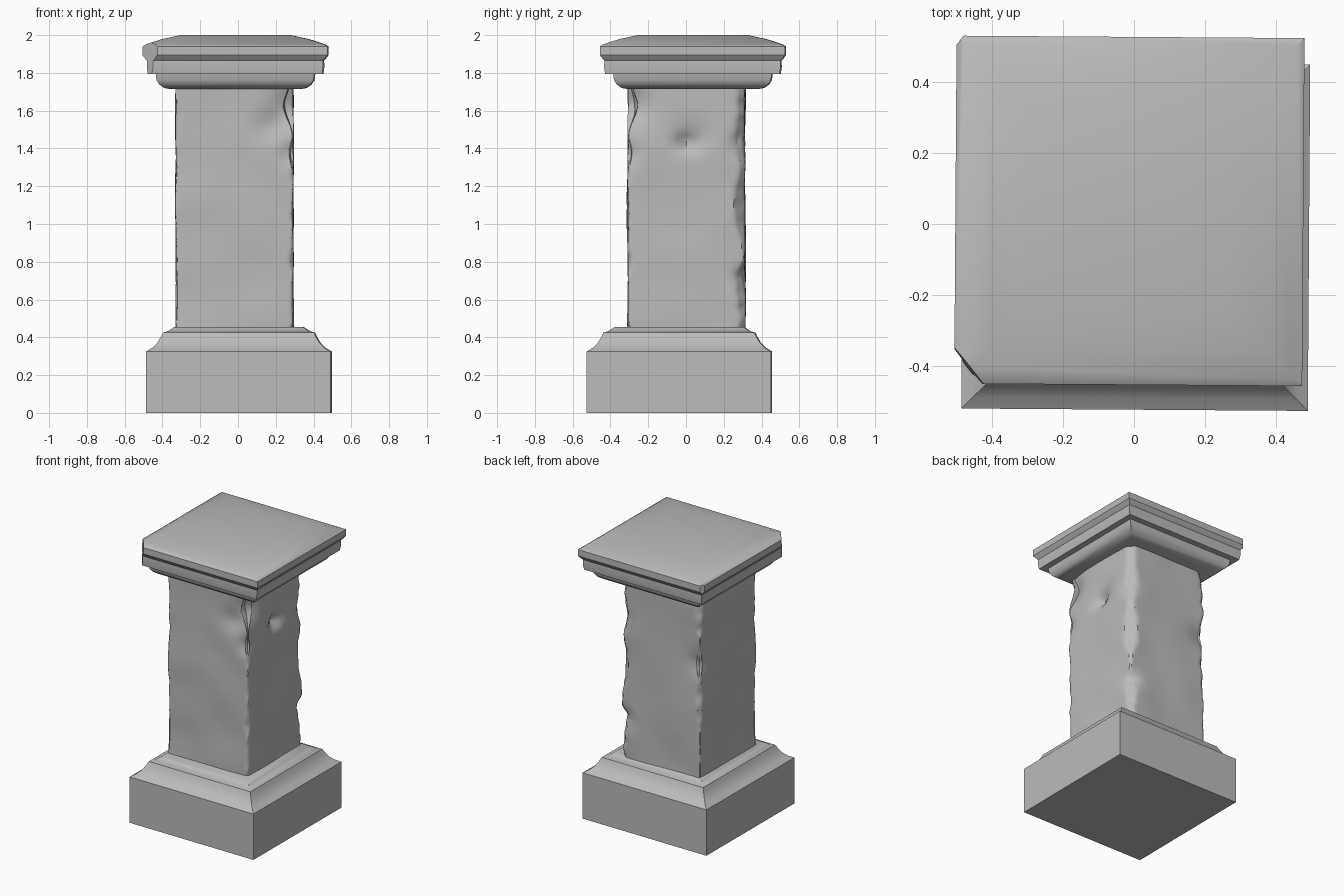
import bpy
import bmesh
import math
from mathutils import Vector, noise

cube = bpy.data.objects.get("Cube")
if cube:
    bpy.data.objects.remove(cube, do_unlink=True)

stone = bpy.data.materials.new("grey stone")
stone.use_nodes = True
GREY = (0.5, 0.5, 0.5, 1)
stone.diffuse_color = GREY
stone.node_tree.nodes["Principled BSDF"].inputs["Base Color"].default_value = GREY


def loft(bm, rings):
    """Skin a stack of closed rings and cap both ends."""
    rows = [[bm.verts.new(p) for p in ring] for ring in rings]
    n = len(rows[0])
    for low, high in zip(rows, rows[1:]):
        for i in range(n):
            j = (i + 1) % n
            bm.faces.new((low[i], low[j], high[j], high[i]))
    bm.faces.new(rows[0][::-1])
    bm.faces.new(rows[-1])


def finish(bm, name, location, turn=0, angle=35):
    bmesh.ops.recalc_face_normals(bm, faces=bm.faces[:])
    mesh = bpy.data.meshes.new(name)
    bm.to_mesh(mesh)
    bm.free()
    mesh.materials.append(stone)
    ob = bpy.data.objects.new(name, mesh)
    bpy.context.collection.objects.link(ob)
    ob.location = location
    ob.rotation_euler.z = math.radians(turn)
    bpy.ops.object.select_all(action="DESELECT")
    ob.select_set(True)
    bpy.context.view_layer.objects.active = ob
    bpy.ops.object.shade_smooth_by_angle(angle=math.radians(angle))
    return ob


def square_stack(profile):
    """Square moulding from (half width, height) pairs."""
    bm = bmesh.new()
    corners = ((-1, -1), (1, -1), (1, 1), (-1, 1))
    loft(bm, [[(x * h, y * h, z) for x, y in corners] for h, z in profile])
    return bm


def chip(bm, point, direction):
    """Slice off everything beyond a plane and close the cut."""
    cut = bmesh.ops.bisect_plane(bm, geom=bm.verts[:] + bm.edges[:] + bm.faces[:],
                                 plane_co=point, plane_no=direction, clear_outer=True)
    edges = [e for e in cut["geom_cut"] if isinstance(e, bmesh.types.BMEdge)]
    bmesh.ops.holes_fill(bm, edges=edges, sides=0)


# Plinth block with its curved moulding
base = square_stack([(0.488, 0), (0.488, 0.325), (0.455, 0.345), (0.43, 0.37),
                     (0.412, 0.4), (0.4, 0.425), (0.375, 0.432), (0.355, 0.445),
                     (0.34, 0.455)])
finish(base, "base", (0.005, -0.035, 0), -0.4)

# Capital: stepped mouldings below a shallow hipped top
cap = square_stack([(0.345, 1.715), (0.375, 1.72), (0.4, 1.738), (0.415, 1.76),
                    (0.42, 1.795), (0.462, 1.795), (0.467, 1.83), (0.466, 1.865),
                    (0.478, 1.878), (0.49, 1.895), (0.49, 1.94), (0.47, 1.952),
                    (0.39, 1.978), (0.29, 2.0)])
chip(cap, Vector((-0.455, -0.435, 1.9)), Vector((-0.78, -0.63, 0.05)))
chip(cap, Vector((-0.48, 0.478, 1.9)), Vector((-0.8, 0.6, 0)))
finish(cap, "cap", (-0.013, 0.037, 0), -0.4)

# Weathered shaft: broken corners, gentle waviness and a few dents
HALF = 0.317
SIDE = 24
LEVELS = 72
BOTTOM, TOP = 0.44, 1.74
WEAR = {(1, 1): 0.2, (1, -1): 0.1, (-1, 1): 0.12, (-1, -1): 0.06}
# centre, radius, depth
DENTS = [
    ((HALF, 0, 1.43), 0.06, 0.045),
    ((HALF, 0.04, 1.47), 0.11, 0.015),
    ((HALF, 0.3, 1.42), 0.07, 0.03),
    ((HALF, -0.3, 1.63), 0.12, 0.05),
    ((0.2, -HALF, 1.52), 0.1, 0.025),
    ((0.3, -HALF, 1.37), 0.08, 0.025),
    ((0.3, HALF, 0.72), 0.08, 0.03),
    ((-0.3, HALF, 1.25), 0.1, 0.025),
]
DENTS = [(Vector(c), r, d) for c, r, d in DENTS]


def shaft_point(u, v, z):
    key = (1 if u > 0 else -1, 1 if v > 0 else -1)
    rough = noise.noise(Vector((key[0] * 3.7, key[1] * 5.3, z * 4)))
    fine = noise.noise(Vector((key[0] * 7.1, key[1] * 2.9, z * 13)))
    wear = max(0.02, WEAR[key] * (0.6 + 0.9 * rough + 0.5 * fine))
    excess = max(0, abs(u) + abs(v) - 2 + wear) / 2
    p = Vector(((u - key[0] * excess) * HALF, (v - key[1] * excess) * HALF, z))
    inward = Vector((-u if abs(u) >= abs(v) else 0, -v if abs(v) >= abs(u) else 0, 0))
    push = 0.006 + 0.008 * noise.noise(p * 4)
    for centre, radius, depth in DENTS:
        push += depth * math.exp(-((p - centre).length / radius) ** 2 * 1.5)
    return p + inward * push


perimeter = []
for i in range(SIDE):
    t = -math.cos(math.pi * i / SIDE)  # denser towards the corners
    perimeter.append((t, -1))
sides = list(perimeter)
for _ in range(3):
    perimeter = [(-v, u) for u, v in perimeter]
    sides += perimeter

shaft = bmesh.new()
heights = [BOTTOM + (TOP - BOTTOM) * k / LEVELS for k in range(LEVELS + 1)]
loft(shaft, [[shaft_point(u, v, z) for u, v in sides] for z in heights])
finish(shaft, "shaft", (-0.018, 0.002, 0), 0, 40)
